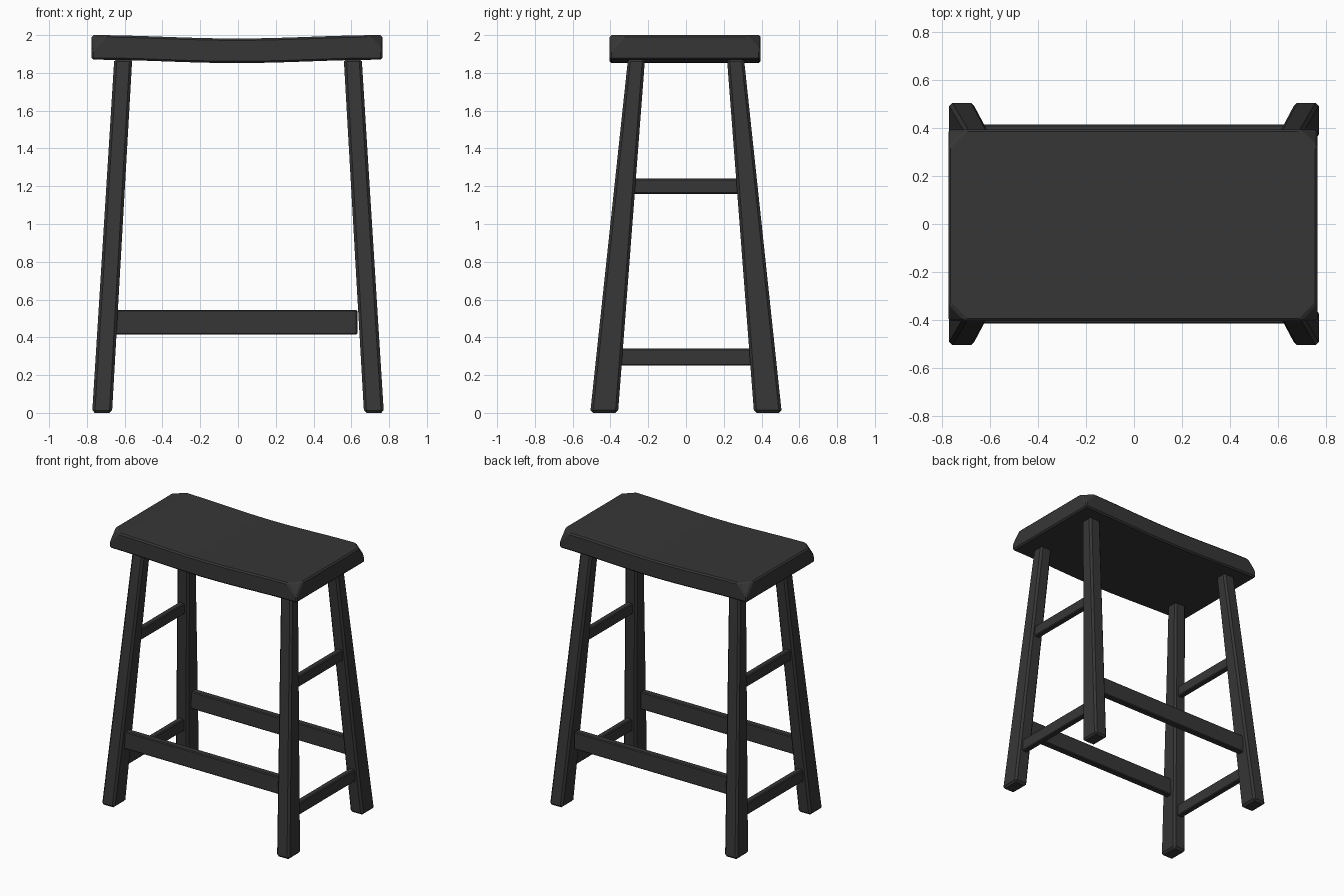
import bpy, bmesh, math
from mathutils import Vector

if "Cube" in bpy.data.objects:
    bpy.data.objects.remove(bpy.data.objects["Cube"])

black = bpy.data.materials.new("black_paint")
black.diffuse_color = (0.037, 0.037, 0.037, 1)
black.use_nodes = True
black.node_tree.nodes["Principled BSDF"].inputs["Base Color"].default_value = black.diffuse_color


def finish(name, bm, bevel):
    bmesh.ops.recalc_face_normals(bm, faces=bm.faces)
    mesh = bpy.data.meshes.new(name)
    bm.to_mesh(mesh)
    bm.free()
    obj = bpy.data.objects.new(name, mesh)
    bpy.context.collection.objects.link(obj)
    mesh.materials.append(black)
    mod = obj.modifiers.new("bevel", 'BEVEL')
    mod.width = bevel
    mod.segments = 1
    mod.limit_method = 'ANGLE'
    return obj


def frustum(name, bottom, top, bevel):
    """Four-sided bar between two rectangles (x0, x1, y0, y1, z)."""
    bm = bmesh.new()
    rings = []
    for x0, x1, y0, y1, z in (bottom, top):
        rings.append([bm.verts.new(p) for p in
                      ((x0, y0, z), (x1, y0, z), (x1, y1, z), (x0, y1, z))])
    a, b = rings
    bm.faces.new(a[::-1])
    bm.faces.new(b)
    for i in range(4):
        j = (i + 1) % 4
        bm.faces.new((a[i], a[j], b[j], b[i]))
    return finish(name, bm, bevel)


def box(name, x0, x1, y0, y1, z0, z1, bevel):
    return frustum(name, (x0, x1, y0, y1, z0), (x0, x1, y0, y1, z1), bevel)


# Seat: board with sloped corner cuts, dished along its length
HX, HY, Z0, Z1, N = 0.77, 0.40, 1.87, 2.0, 16
bm = bmesh.new()
rings = []
for i in range(N + 1):
    x = -HX + 2 * HX * i / N
    rings.append([bm.verts.new((x, y, z)) for y, z in
                  ((-HY, Z0), (HY, Z0), (HY, Z1), (-HY, Z1))])
for a, b in zip(rings, rings[1:]):
    for i in range(4):
        j = (i + 1) % 4
        bm.faces.new((a[i], a[j], b[j], b[i]))
bm.faces.new(rings[0])
bm.faces.new(rings[-1])
bmesh.ops.recalc_face_normals(bm, faces=bm.faces)
CUT, DROP = 0.075, 0.085
for sx in (-1, 1):
    for sy in (-1, 1):
        cut = bmesh.ops.bisect_plane(
            bm, geom=bm.verts[:] + bm.edges[:] + bm.faces[:],
            plane_co=(sx * HX, sy * HY, Z1 - DROP),
            plane_no=Vector((sx / CUT, sy / CUT, 1 / DROP)), clear_outer=True)
        edges = [e for e in cut['geom_cut'] if isinstance(e, bmesh.types.BMEdge)]
        bmesh.ops.holes_fill(bm, edges=edges, sides=0)
for v in bm.verts:
    v.co.z -= 0.018 * math.cos(min(1, abs(v.co.x) / HX) * math.pi / 2) ** 2
    v.co.x -= 0.005
    v.co.y -= 0.005
finish("seat", bm, 0.010)

# Legs: splayed and tapered
for sx, side in ((-1, "left"), (1, "right")):
    for sy, end in ((-1, "front"), (1, "back")):
        def rect(xi, xo, yi, yo, z):
            return (*sorted((sx * xi, sx * xo)), *sorted((sy * yi, sy * yo)), z)
        frustum(f"{end}_{side}_leg", rect(0.667, 0.772, 0.360, 0.507, 0),
                rect(0.560, 0.655, 0.217, 0.307, 1.875), 0.014)

# Long footrest rails, front and back
for sy, end in ((-1, "front"), (1, "back")):
    box(f"{end}_rail", -0.65, 0.632, sy * 0.39 - 0.025, sy * 0.39 + 0.025,
        0.415, 0.545, 0.006)

# Side rungs, low and high
for sx, side in ((-1, "left"), (1, "right")):
    for level, x, y, z0, z1 in (("lower", 0.703, 0.36, 0.25, 0.34),
                                ("upper", 0.650, 0.285, 1.16, 1.24)):
        box(f"{level}_{side}_rung", sx * x - 0.022, sx * x + 0.022,
            -y, y, z0, z1, 0.006)
